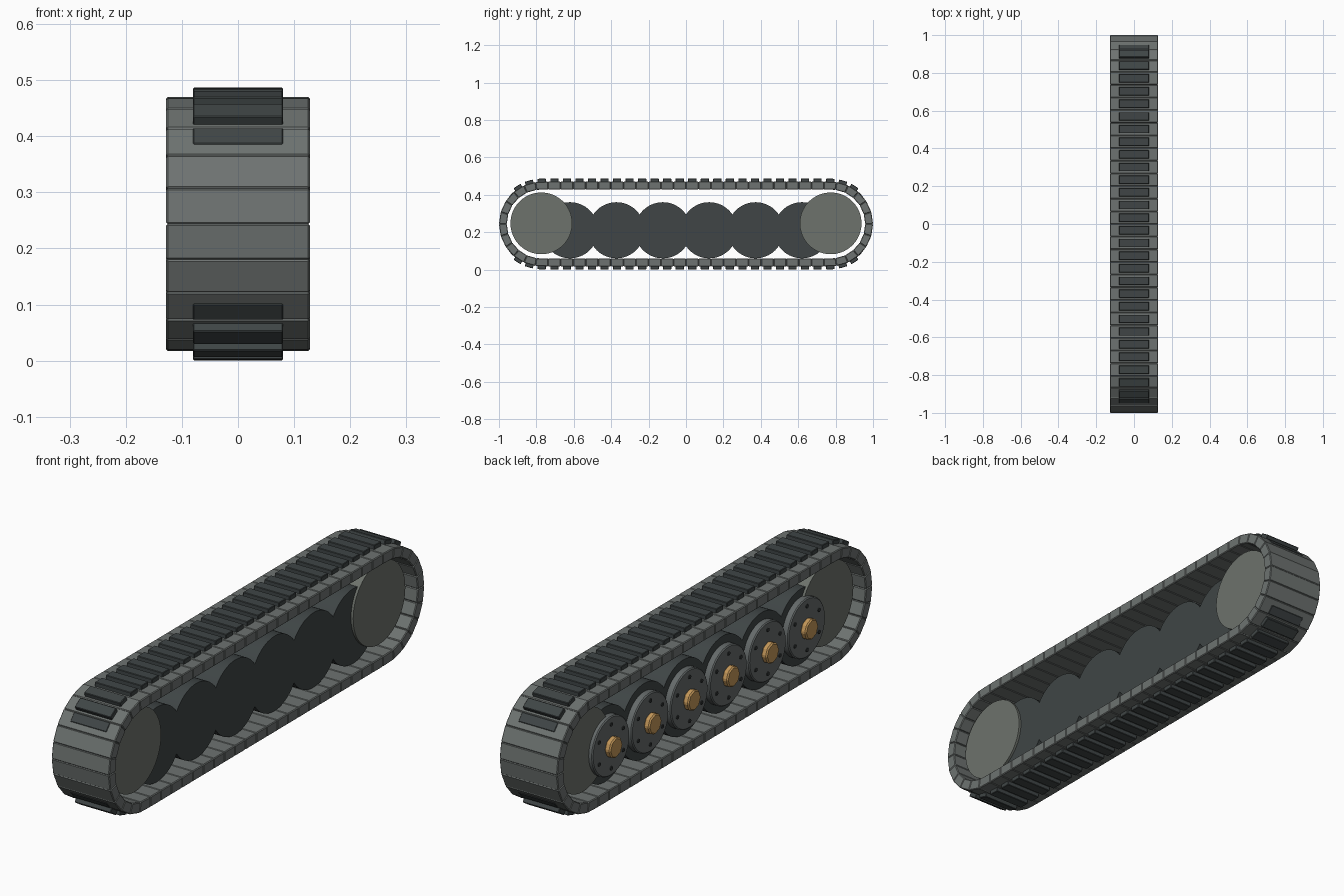
import bpy, bmesh
from math import sin, cos, pi, radians
from mathutils import Vector, Matrix

if "Cube" in bpy.data.objects:
    bpy.data.objects.remove(bpy.data.objects["Cube"])

AXLE_Y, MID_Z = 0.7735, 0.2435      # end axle position, belt centre height
RADIUS, THICK = 0.2265, 0.042       # belt outer radius and thickness
HALF_W, PITCH = 0.128, 0.067        # belt half width, link length


def material(name, r, g, b):
    m = bpy.data.materials.new(name)
    m.use_nodes = True
    m.diffuse_color = (r, g, b, 1)
    bsdf = m.node_tree.nodes["Principled BSDF"]
    bsdf.inputs["Base Color"].default_value = (r, g, b, 1)
    bsdf.inputs["Roughness"].default_value = 0.7
    return m


STEEL = material("track steel", 0.155, 0.171, 0.165)
GREY = material("sprocket grey", 0.155, 0.170, 0.150)
RUBBER = material("dark rubber", 0.050, 0.060, 0.061)
HUB = material("hub grey", 0.130, 0.145, 0.145)
BOLT = material("bolt black", 0.030, 0.034, 0.034)
BRASS = material("brass cap", 0.55, 0.31, 0.10)


def finish(obj, mat, bevel=0, smooth=False):
    obj.data.materials.append(mat)
    if bevel:
        mod = obj.modifiers.new("bevel", "BEVEL")
        mod.width, mod.segments = bevel, 1
    if smooth:
        bpy.ops.object.select_all(action="DESELECT")
        obj.select_set(True)
        bpy.context.view_layer.objects.active = obj
        bpy.ops.object.shade_smooth_by_angle(angle=radians(35))
    return obj


def mesh_object(name, bm, mat, bevel=0):
    bmesh.ops.recalc_face_normals(bm, faces=bm.faces)
    mesh = bpy.data.meshes.new(name)
    bm.to_mesh(mesh)
    bm.free()
    obj = bpy.data.objects.new(name, mesh)
    bpy.context.collection.objects.link(obj)
    return finish(obj, mat, bevel)


def disc(name, x0, x1, y, z, radius, mat, sides=64, bevel=0):
    """Cylinder lying along x between x0 and x1."""
    bpy.ops.mesh.primitive_cylinder_add(
        vertices=sides, radius=radius, depth=abs(x1 - x0),
        location=((x0 + x1) / 2, y, z), rotation=(0, pi / 2, 0))
    obj = bpy.context.object
    obj.name = name
    return finish(obj, mat, bevel, smooth=sides > 16)


# Link joints around the loop: (point on outer surface, outward direction)
joints = []
for side in (1, -1):
    for k in range(-11, 12):
        joints.append((Vector((0, side * k * PITCH, MID_Z + side * RADIUS)),
                       Vector((0, 0, side))))
    for k in range(11):
        a = radians(82 - 16.4 * k)
        out = Vector((0, cos(a), sin(a))) * side
        joints.append((Vector((0, side * AXLE_Y, MID_Z)) + out * RADIUS, out))

# Belt links and rubber pads
links, pads = bmesh.new(), bmesh.new()
for i, (p, n) in enumerate(joints):
    q, m = joints[(i + 1) % len(joints)]
    section = (p, q, q - m * THICK, p - n * THICK)
    rings = [[links.verts.new(c + Vector((x, 0, 0))) for c in section]
             for x in (-HALF_W, HALF_W)]
    links.faces.new(rings[0])
    links.faces.new(rings[1])
    for j in range(4):
        k = (j + 1) % 4
        links.faces.new((rings[0][j], rings[0][k], rings[1][k], rings[1][j]))

    along = (q - p).normalized()
    up = Vector((1, 0, 0)).cross(along)
    centre = (p + q) / 2
    lean = abs(up.z)
    if lean < 0.6:
        continue
    height, length = 0.017, 0.044
    if lean < 0.7:                      # last pad sinks almost flush
        height, length = 0.002, 0.038
        flat = Vector((0, -centre.y, 0))
        centre += along * (0.012 if along.dot(flat) > 0 else -0.012)
    depth = height + 0.006
    frame = Matrix((Vector((1, 0, 0)), along, up)).transposed().to_4x4()
    place = Matrix.Translation(centre + up * (height - depth / 2)) @ frame
    bmesh.ops.create_cube(pads, size=1, matrix=place @ Matrix.Diagonal(
        (0.16, length, depth, 1)))
mesh_object("track_links", links, STEEL, 0.003)
mesh_object("track_pads", pads, RUBBER, 0.002)

# End wheels
for name, s in (("front_sprocket", -1), ("rear_sprocket", 1)):
    disc(name, -0.085, 0.085, s * AXLE_Y, 0.247, 0.165, GREY)

# Road wheels with hubs, caps and bolts on the outer side
WHEEL_Z = 0.21
for i in range(6):
    y = (i - 2.5) * 0.248
    tag = str(i + 1)
    disc("road_wheel_" + tag, -0.075, 0.075, y, WHEEL_Z, 0.15, RUBBER)
    disc("hub_plate_" + tag, -0.102, -0.07, y, WHEEL_Z, 0.118, HUB, 48, 0.004)
    disc("hub_cap_" + tag, -0.126, -0.10, y, WHEEL_Z, 0.042, BRASS, 8, 0.005)
    for b in range(6):
        a = b * pi / 3 + pi / 6
        disc("hub_bolt_" + tag, -0.105, -0.10, y + 0.088 * cos(a),
             WHEEL_Z + 0.088 * sin(a), 0.008, BOLT, 8)
